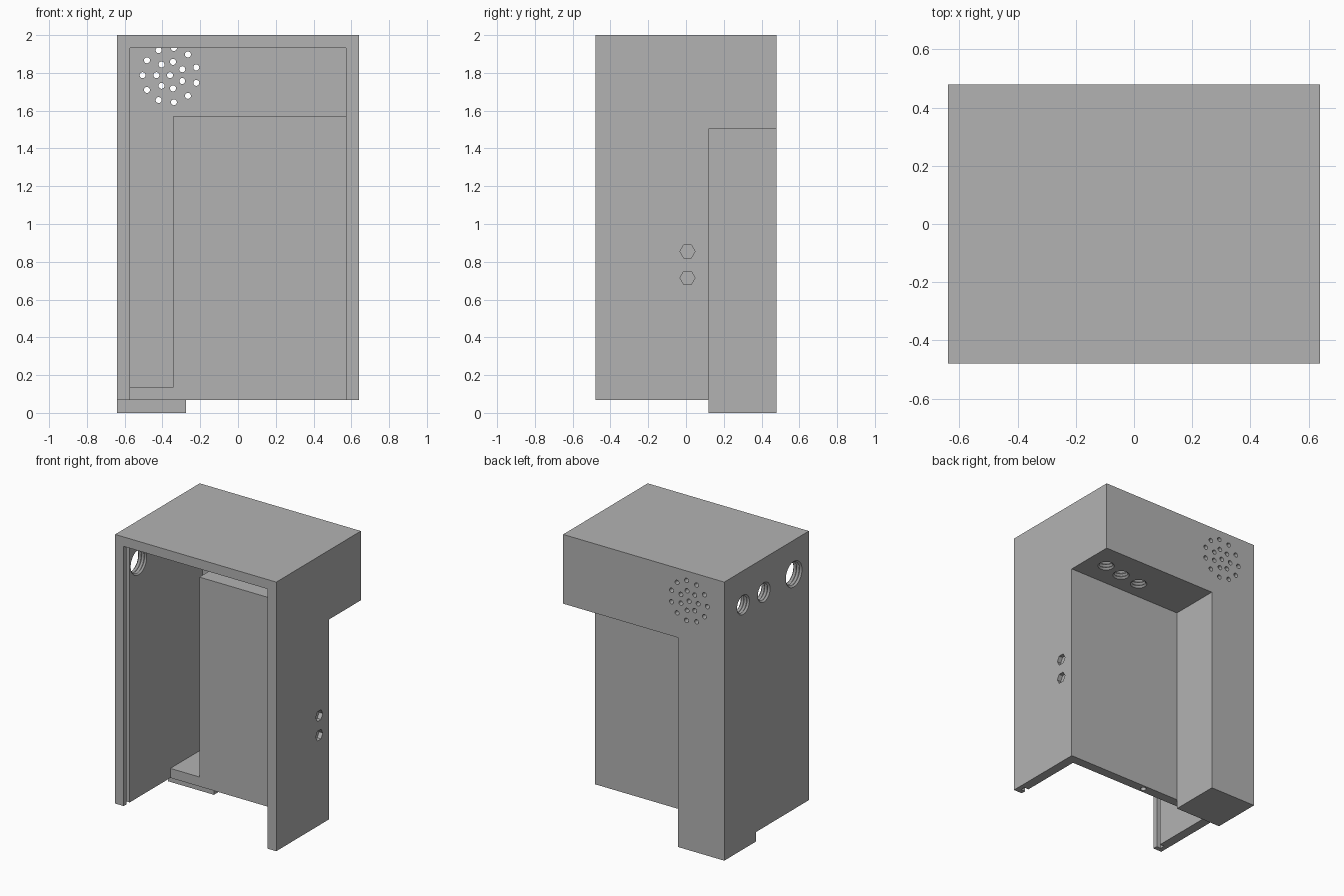
import bpy, bmesh, math
from mathutils import Matrix, Vector

if "Cube" in bpy.data.objects:
    bpy.data.objects.remove(bpy.data.objects["Cube"])

grey = bpy.data.materials.new("plain grey")
grey.use_nodes = True
GREY = (0.45, 0.45, 0.45, 1)
grey.diffuse_color = GREY
grey.node_tree.nodes["Principled BSDF"].inputs["Base Color"].default_value = GREY


def to_object(name, bm):
    bmesh.ops.recalc_face_normals(bm, faces=bm.faces)
    mesh = bpy.data.meshes.new(name)
    bm.to_mesh(mesh)
    bm.free()
    mesh.materials.append(grey)
    ob = bpy.data.objects.new(name, mesh)
    bpy.context.collection.objects.link(ob)
    return ob


def box(name, x, y, z):
    bm = bmesh.new()
    size = Vector((x[1] - x[0], y[1] - y[0], z[1] - z[0]))
    mid = Vector((sum(x), sum(y), sum(z))) / 2
    bmesh.ops.create_cube(bm, size=1, matrix=Matrix.Translation(mid) @ Matrix.Diagonal((*size, 1)))
    return to_object(name, bm)


def lathe(bm, origin, axis, profile, sides):
    """Closed solid turned about an axis; profile holds (distance, radius)."""
    turn = Vector(axis).to_track_quat('Z', 'Y')
    rings = []
    for d, r in profile:
        angles = [2 * math.pi * i / sides for i in range(sides)]
        rings.append([bm.verts.new(Vector(origin) + turn @ Vector((r * math.cos(a), r * math.sin(a), d)))
                      for a in angles])
    for a, b in zip(rings, rings[1:]):
        for i in range(sides):
            j = (i + 1) % sides
            bm.faces.new((a[i], a[j], b[j], b[i]))
    bm.faces.new(rings[0][::-1])
    bm.faces.new(rings[-1])


def combine(target, tool, operation='DIFFERENCE'):
    mod = target.modifiers.new("cut", 'BOOLEAN')
    mod.operation, mod.solver, mod.object = operation, 'EXACT', tool
    bpy.context.view_layer.objects.active = target
    bpy.ops.object.modifier_apply(modifier=mod.name)
    bpy.data.objects.remove(tool)


# Shell: outer block, stepped recess at the back, foot under the back corner
W, D, T = 0.64, 0.48, 0.068
IN = W - T
shell = box("enclosure", (-W, W), (-D, D), (T, 2))
combine(shell, box("recess", (-0.274, 1), (0.118, 1), (-1, 1.503)))
combine(shell, box("foot", (-W, -0.274), (0.118, D), (0, 0.1)), 'UNION')

# Interior: open front chamber, upper chamber, rear side channel
combine(shell, box("front_chamber", (-IN, IN), (-1, 0.05), (-1, 2 - T)))
combine(shell, box("upper_chamber", (-IN, IN), (-0.1, D - T), (1.571, 2 - T)))
combine(shell, box("side_channel", (-IN, -0.342), (-0.1, D - T), (2 * T, 2 - T)))

# Slot for a sliding lid behind the front rim
combine(shell, box("lid_slot", (-IN - 0.034, IN + 0.034), (-D + 0.034, -D + T), (-1, 2 - T / 2)))

# Holes
holes = bmesh.new()


def threaded(origin, axis, radius, pitch=0.023):
    profile = [(-0.02, radius)]
    for k in range(3):
        profile += [(k * pitch, radius), ((k + 0.5) * pitch, radius - 0.012)]
    profile += [(3 * pitch, radius), (0.09, radius)]
    lathe(holes, origin, axis, profile, 32)


# Threaded cable holes on the right side and under the recess ceiling
for y, r in ((-0.31, 0.092), (0.03, 0.07), (0.265, 0.07)):
    threaded((-W, y, 1.755), (1, 0, 0), r)
for x, y in ((0.49, 0.295), (0.335, 0.265), (0.17, 0.25)):
    threaded((x, y, 1.503), (0, 0, 1), 0.055)

# Hexagonal bolt pockets on the left side
for z in (0.715, 0.855):
    lathe(holes, (W + 0.02, 0.008, z), (-1, 0, 0), ((0, 0.04), (0.05, 0.04)), 6)
    lathe(holes, (W - 0.029, 0.008, z), (-1, 0, 0), ((0, 0.025), (0.06, 0.025)), 12)

# Lid screw hole in the lower edge
lathe(holes, (-0.01, 0.084, 0), (0, 0, 1), ((0, 0.02), (0.17, 0.02)), 16)

# Ringed sound vents in the back
for count, radius in ((1, 0), (7, 0.072), (11, 0.145)):
    for i in range(count):
        a = math.pi + 2 * math.pi * i / count
        spot = (-0.36 + radius * math.cos(a), D - T - 0.005, 1.788 + radius * math.sin(a))
        lathe(holes, spot, (0, 1, 0), ((0, 0.016), (0.1, 0.016)), 16)

combine(shell, to_object("hole_cutters", holes))

bpy.ops.object.select_all(action='DESELECT')
shell.select_set(True)
bpy.context.view_layer.objects.active = shell
bpy.ops.object.shade_smooth_by_angle()
